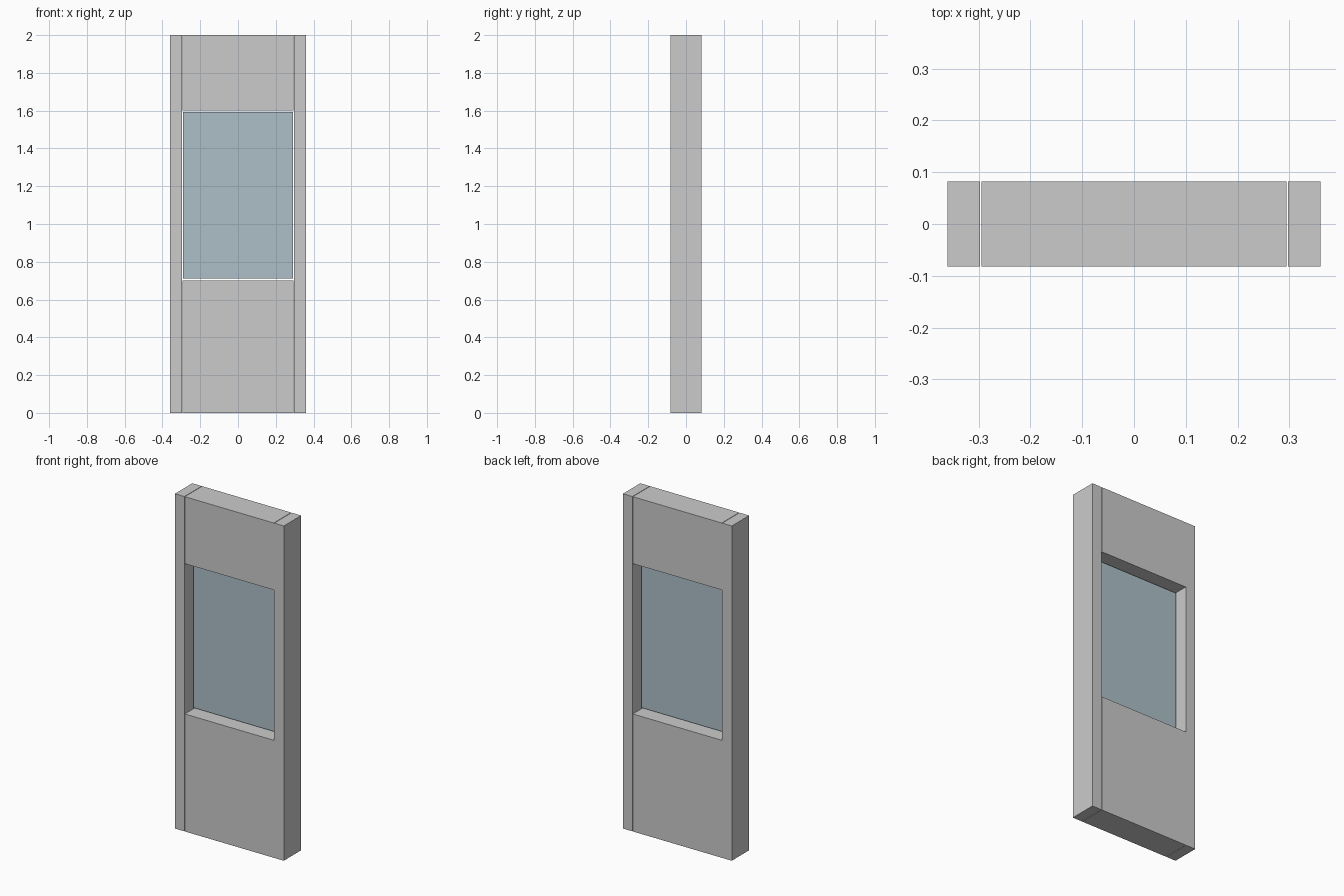
import bpy

if "Cube" in bpy.data.objects:
    bpy.data.objects.remove(bpy.data.objects["Cube"])

DEPTH = 0.164      # full wall thickness
HEIGHT = 2.0
POST_IN, POST_OUT = 0.297, 0.36
PANEL_HALF = 0.294  # leaves a hairline joint beside each post
SILL, HEAD = 0.702, 1.60


def box(name, x0, x1, z0, z1, depth):
    """Axis-aligned box centred on y = 0."""
    bpy.ops.mesh.primitive_cube_add(size=1, location=((x0 + x1) / 2, 0, (z0 + z1) / 2))
    obj = bpy.context.object
    obj.name = name
    obj.scale = (x1 - x0, depth, z1 - z0)
    bpy.ops.object.transform_apply(location=False, rotation=False, scale=True)
    return obj


# Side posts
box("left_post", -POST_OUT, -POST_IN, 0, HEIGHT, DEPTH)
box("right_post", POST_IN, POST_OUT, 0, HEIGHT, DEPTH)

# Solid panels below and above the window
box("lower_panel", -PANEL_HALF, PANEL_HALF, 0, SILL, DEPTH)
box("upper_panel", -PANEL_HALF, PANEL_HALF, HEAD, HEIGHT, DEPTH)

# Thin glass pane at mid depth, slightly clear of the opening
glass = box("window_glass", -0.291, 0.291, 0.711, 1.594, 0.01)
mat = bpy.data.materials.new("pale_blue_glass")
mat.diffuse_color = (0.42, 0.53, 0.58, 1.0)
mat.use_nodes = True
mat.node_tree.nodes["Principled BSDF"].inputs["Base Color"].default_value = mat.diffuse_color
glass.data.materials.append(mat)
